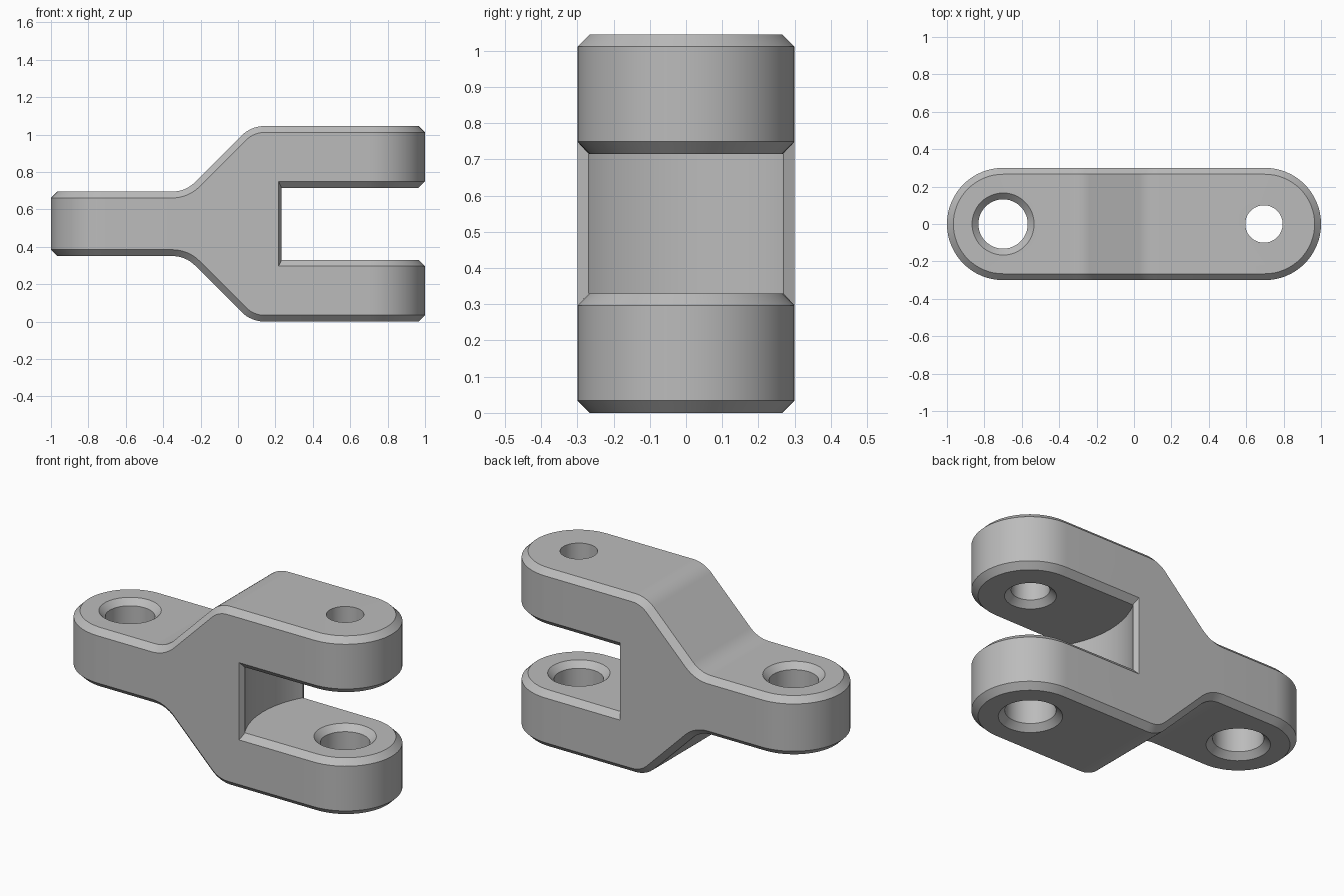
import bpy, bmesh
from math import sin, cos, pi, radians, tan
from mathutils import Vector

if "Cube" in bpy.data.objects:
    bpy.data.objects.remove(bpy.data.objects["Cube"], do_unlink=True)

HEIGHT, MID = 1.045, 0.5225      # full height and mid plane
TANG = 0.1725                    # half thickness of the tang
R, HOLE_X = 0.30, 0.70           # end radius and pin axis distance
SLOT_LOW, SLOT_HIGH = 0.33, 0.715
CHAMFER = 0.034


def arc(cx, cy, r, start, end, steps):
    angles = [radians(start + (end - start) * i / steps) for i in range(steps + 1)]
    return [(cx + r * cos(a), cy + r * sin(a)) for a in angles]


def prism(name, outline, vector, place):
    """Extrude a closed 2D outline along a vector."""
    bm = bmesh.new()
    face = bm.faces.new([bm.verts.new(place(*p)) for p in outline])
    new = bmesh.ops.extrude_face_region(bm, geom=[face])["geom"]
    bmesh.ops.translate(bm, vec=vector, verts=[v for v in new if isinstance(v, bmesh.types.BMVert)])
    return finish(name, bm)


def lathe(name, profile, x, steps=48):
    """Closed solid of revolution about a vertical axis at x."""
    bm = bmesh.new()
    rings = [[bm.verts.new((px, py, z)) for px, py in arc(x, 0, r, 0, 360, steps)[:-1]]
             for r, z in profile]
    for low, high in zip(rings, rings[1:]):
        for i in range(steps):
            j = (i + 1) % steps
            bm.faces.new((low[i], low[j], high[j], high[i]))
    bm.faces.new(rings[0])
    bm.faces.new(rings[-1])
    return finish(name, bm)


def finish(name, bm):
    bmesh.ops.recalc_face_normals(bm, faces=bm.faces)
    mesh = bpy.data.meshes.new(name)
    bm.to_mesh(mesh)
    bm.free()
    obj = bpy.data.objects.new(name, mesh)
    bpy.context.collection.objects.link(obj)
    return obj


def boolean(obj, tool, operation):
    """Apply a boolean and remove its tool."""
    tool.hide_render = True
    mod = obj.modifiers.new("cut", "BOOLEAN")
    mod.operation, mod.solver, mod.object = operation, "EXACT", tool
    bpy.context.view_layer.objects.active = obj
    bpy.ops.object.modifier_apply(modifier=mod.name)
    bpy.data.objects.remove(tool, do_unlink=True)


# Side profile: thin tang flaring into the fork, with rounded bends
fillet = 0.17
t = fillet * tan(pi / 8)
bend_in, bend_out = -0.28, -0.28 + MID - TANG
upper = [(-1.2, TANG)]
upper += arc(bend_in - t, TANG + fillet, fillet, -90, -45, 8)
upper += arc(bend_out + t, MID - fillet, fillet, 135, 90, 8)
upper += [(1.2, MID)]
outline = upper + [(x, -z) for x, z in reversed(upper)]
body = prism("clevis_body", outline, (0, 1, 0), lambda x, z: Vector((x, -0.5, z + MID)))

# Rounded plan shape
stadium = arc(HOLE_X, 0, R, -90, 90, 32) + arc(-HOLE_X, 0, R, 90, 270, 32)
boolean(body, prism("plan_cutter", stadium, (0, 0, 2), lambda x, y: Vector((x, y, -0.5))), "INTERSECT")

# Fork slot with a concave back wall
slot = arc(HOLE_X, 0, 0.54, 145, 215, 12) + [(0.4, -0.6), (1.3, -0.6), (1.3, 0.6), (0.4, 0.6)]
boolean(body, prism("slot_cutter", slot, (0, 0, SLOT_HIGH - SLOT_LOW),
                    lambda x, y: Vector((x, y, SLOT_LOW))), "DIFFERENCE")

# Chamfer every edge around the outer side wall
bm = bmesh.new()
bm.from_mesh(body.data)
bmesh.ops.remove_doubles(bm, verts=bm.verts, dist=1e-5)
bmesh.ops.dissolve_limit(bm, angle_limit=radians(0.5), verts=bm.verts, edges=bm.edges)


def on_side(face):
    n = face.normal
    def wall(v):
        dx = max(abs(v.co.x) - HOLE_X, 0)
        return abs((dx * dx + v.co.y ** 2) ** 0.5 - R) < 0.003
    outward = n.x * max(abs(face.verts[0].co.x) - HOLE_X, 0) * face.verts[0].co.x + n.y * face.verts[0].co.y
    return abs(n.z) < 0.01 and outward > 0 and all(wall(v) for v in face.verts)


side = {f for f in bm.faces if on_side(f)}
rim = [e for e in bm.edges if sum(f in side for f in e.link_faces) == 1]
bmesh.ops.bevel(bm, geom=rim, offset=CHAMFER, offset_type="OFFSET", segments=1,
                profile=0.5, affect="EDGES", clamp_overlap=False)
bm.to_mesh(body.data)
bm.free()


# Pin holes: a straight bore with optional countersinks at its ends
def bore(x, r, low, high, sink_low=True, sink_high=True):
    c, over = CHAMFER, 0.02
    profile = [(r + c + over, low - over), (r, low + c)] if sink_low else [(r, low - over)]
    profile += [(r, high - c), (r + c + over, high + over)] if sink_high else [(r, high + over)]
    boolean(body, lathe("bore_cutter", profile, x), "DIFFERENCE")


bore(-HOLE_X, 0.132, MID - TANG, MID + TANG)
bore(HOLE_X - 0.005, 0.132, 0, SLOT_LOW)
bore(HOLE_X - 0.005, 0.10, SLOT_HIGH, HEIGHT, sink_high=False)

# Plain grey metal
grey = bpy.data.materials.new("grey_metal")
grey.use_nodes = True
colour = (0.5, 0.5, 0.5, 1)
grey.diffuse_color = colour
grey.node_tree.nodes["Principled BSDF"].inputs["Base Color"].default_value = colour
body.data.materials.clear()
body.data.materials.append(grey)
for poly in body.data.polygons:
    poly.material_index = 0

# Smooth the curved walls, keep the edges sharp
bpy.ops.object.select_all(action="DESELECT")
body.select_set(True)
bpy.context.view_layer.objects.active = body
bpy.ops.object.shade_smooth_by_angle(angle=radians(25))
